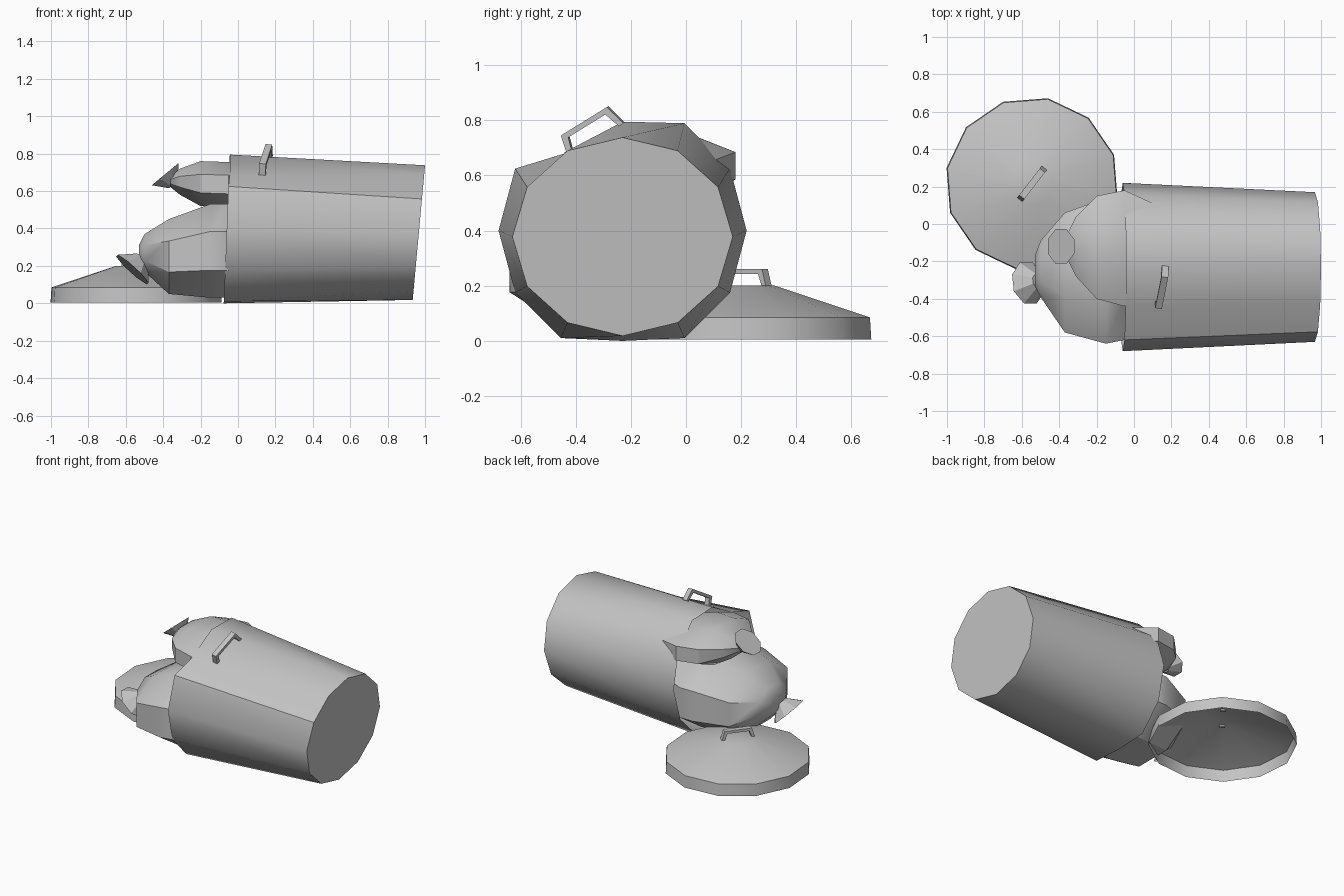
import bpy, bmesh
from math import cos, sin, pi, radians
from mathutils import Vector

cube = bpy.data.objects.get("Cube")
if cube:
    bpy.data.objects.remove(cube, do_unlink=True)

grey = bpy.data.materials.new("plain grey")
grey.use_nodes = True
grey.diffuse_color = (0.55, 0.55, 0.55, 1)
grey.node_tree.nodes["Principled BSDF"].inputs["Base Color"].default_value = (0.55, 0.55, 0.55, 1)


def loft(name, rings, cap_start=True, cap_end=True, angle=32):
    """Skin a row of matching point rings."""
    bm = bmesh.new()
    rows = [[bm.verts.new(p) for p in ring] for ring in rings]
    n = len(rows[0])
    for a, b in zip(rows, rows[1:]):
        for i in range(n):
            j = (i + 1) % n
            bm.faces.new((a[i], a[j], b[j], b[i]))
    if cap_start:
        bm.faces.new(rows[0])
    if cap_end:
        bm.faces.new(rows[-1])
    bmesh.ops.recalc_face_normals(bm, faces=bm.faces)
    mesh = bpy.data.meshes.new(name)
    bm.to_mesh(mesh)
    bm.free()
    mesh.materials.append(grey)
    obj = bpy.data.objects.new(name, mesh)
    bpy.context.collection.objects.link(obj)
    bpy.ops.object.select_all(action='DESELECT')
    obj.select_set(True)
    bpy.context.view_layer.objects.active = obj
    bpy.ops.object.shade_smooth_by_angle(angle=radians(angle))
    return obj


def ring(centre, u, v, sides, turn=0.0):
    """Elliptical ring spanned by half-axes u and v."""
    c, u, v = Vector(centre), Vector(u), Vector(v)
    return [c + u * cos(t) + v * sin(t)
            for t in (turn + 2 * pi * i / sides for i in range(sides))]


def handle(name, centre, u, n, foot, top, height, width, thick):
    """U-shaped grip with splayed legs."""
    c, u, n = Vector(centre), Vector(u).normalized(), Vector(n).normalized()
    w = u.cross(n).normalized() * width / 2
    outer = [(-foot, -0.01), (-top, height), (top, height), (foot, -0.01)]
    inner = [(-foot + thick, -0.01), (-top + thick, height - thick),
             (top - thick, height - thick), (foot - thick, -0.01)]
    sections = []
    for p, q in zip(outer, inner):
        a, b = c + u * p[0] + n * p[1], c + u * q[0] + n * q[1]
        sections.append([a - w, a + w, b + w, b - w])
    loft(name, sections)


def bag(name, sections):
    """Faceted sack lying along x; each section is x, y, z, half-width, half-height."""
    k = 1 / cos(pi / 8)
    loft(name, [ring((x, y, z), (0, ry * k, 0), (0, 0, rz * k), 8, pi / 8)
                for x, y, z, ry, rz in sections])


def knot(name, centre, normal, radius, depth):
    """Flared tied-off end of a sack."""
    c, n = Vector(centre), Vector(normal).normalized()
    v = Vector((0, 1, 0))
    u = v.cross(n).normalized()
    v = n.cross(u)
    loft(name, [ring(c - n * depth, u * radius * 0.35, v * radius * 0.35, 8, pi / 8),
                ring(c, u * radius, v * radius, 8, pi / 8)])


# Tipped can: flattened open mouth with one dented corner, closed base
mouth = ring((-0.06, -0.23, 0.4), (0, 0.45, 0), (0.018, 0, 0.45), 12)
for p in mouth:
    p.z = min(max(p.z, 0.0), 0.795)
mouth[4].yz = (-0.44, 0.68)
base = ring((0.967, -0.23, 0.378), (0, 0.4, 0), (0.033, 0, 0.36), 12)
loft("can_body", [mouth, base], cap_start=False, angle=40)
handle("can_handle", (0.148, -0.33, 0.737), (0.17, 0.84, 0.52), (0, -0.53, 0.85),
       0.12, 0.1, 0.072, 0.036, 0.02)

# Lid lying on the ground, hollow underneath
lid = [(0.465, 0.005), (0.46, 0.085), (0.11, 0.2)]
loft("lid", [ring((-0.545, 0.215, z), (r, 0, 0), (0, r, 0), 12, radians(19.5))
             for r, z in lid], cap_start=False)
handle("lid_handle", (-0.545, 0.215, 0.2), (0.61, 0.79, 0), (0, 0, 1),
       0.11, 0.09, 0.06, 0.035, 0.018)

# Sacks spilling out of the mouth
bag("large_bag", [(0.3, -0.23, 0.3, 0.2, 0.18), (-0.05, -0.24, 0.28, 0.38, 0.25),
                  (-0.15, -0.25, 0.28, 0.39, 0.25), (-0.37, -0.26, 0.25, 0.32, 0.2),
                  (-0.5, -0.24, 0.27, 0.15, 0.1), (-0.53, -0.25, 0.26, 0.08, 0.05)])
knot("large_bag_knot", (-0.565, -0.315, 0.18), (-0.66, -0.15, -0.73), 0.12, 0.08)
bag("small_bag", [(0.3, -0.13, 0.6, 0.15, 0.06), (-0.05, -0.13, 0.635, 0.31, 0.12),
                  (-0.2, -0.125, 0.64, 0.275, 0.12), (-0.31, -0.12, 0.65, 0.16, 0.07),
                  (-0.36, -0.12, 0.65, 0.06, 0.03)])
knot("small_bag_knot", (-0.39, -0.12, 0.69), (-0.64, 0, 0.77), 0.1, 0.07)
